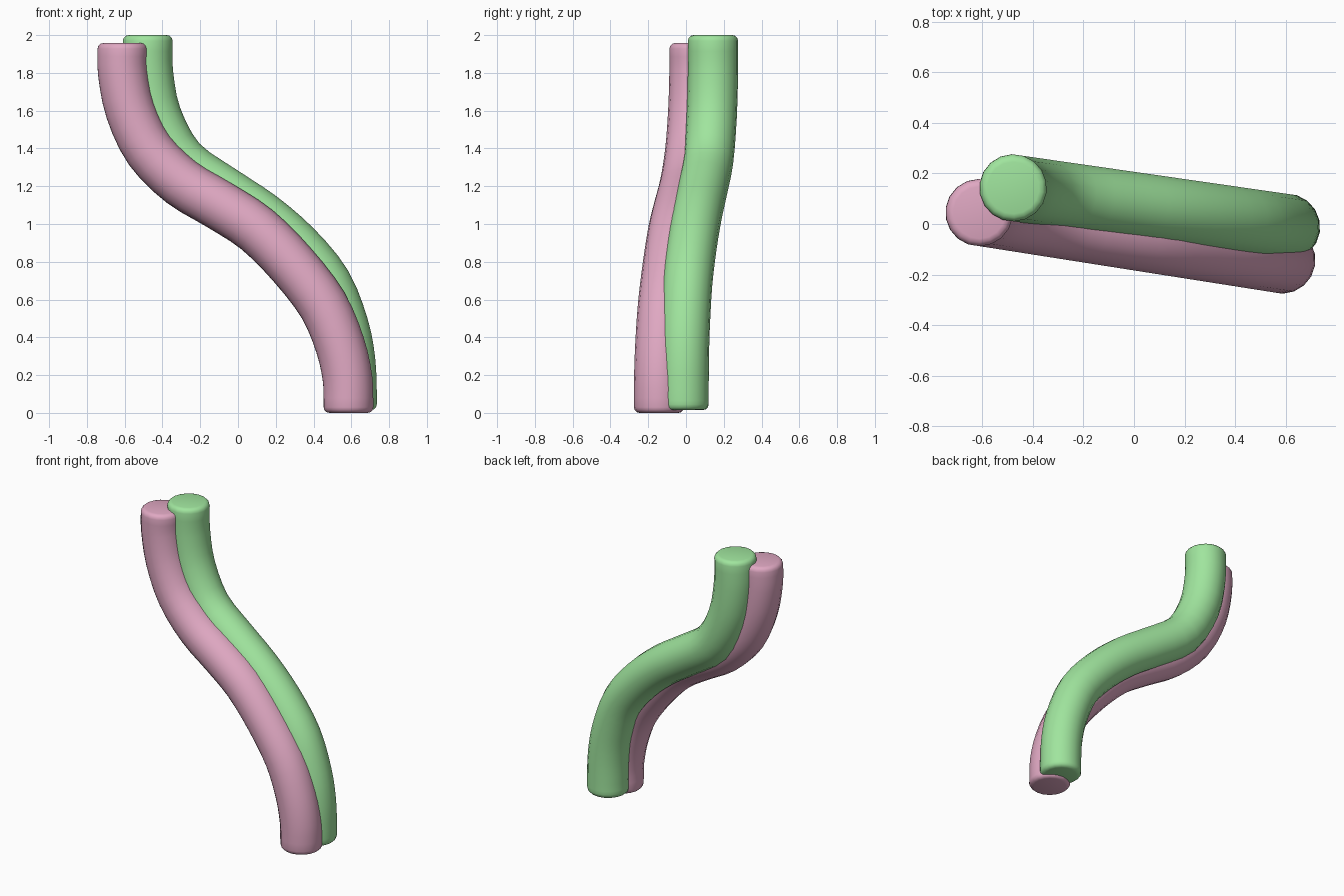
import bpy, bmesh, math
from mathutils import Vector

if "Cube" in bpy.data.objects:
    bpy.data.objects.remove(bpy.data.objects["Cube"])

SIDES = 18


def material(name, rgb):
    m = bpy.data.materials.new(name)
    m.diffuse_color = (*rgb, 1)
    m.use_nodes = True
    m.node_tree.nodes["Principled BSDF"].inputs["Base Color"].default_value = m.diffuse_color
    return m


def smooth_path(pts, steps=3):
    """Catmull-Rom curve through the points."""
    p = [pts[0] * 2 - pts[1]] + pts + [pts[-1] * 2 - pts[-2]]
    out = []
    for i in range(1, len(p) - 2):
        a, b, c, d = p[i - 1:i + 3]
        for s in range(steps):
            t = s / steps
            out.append(0.5 * (2 * b + (c - a) * t + (2 * a - 5 * b + 4 * c - d) * t * t
                              + (3 * b - a - 3 * c + d) * t ** 3))
    return out + [pts[-1]]


def tube(name, xz, y_top, slope, r, mat):
    # the bend lies in one slanted upright plane, so y follows x
    x0 = xz[0][0]
    path = smooth_path([Vector((x, y_top + slope * (x - x0), z)) for x, z in xz])
    side = Vector((-slope, 1, 0)).normalized()
    n = len(path)
    rings = []
    for i, c in enumerate(path):
        t = (path[min(i + 1, n - 1)] - path[max(i - 1, 0)]).normalized()
        if i in (0, n - 1):
            t = Vector((0, 0, -1))
        rings.append((c, t, r))
    # rounded rims at both ends
    down, b = Vector((0, 0, -1)), 0.03
    def rim(c, sgn):
        return [(c + down * sgn * b * math.sin(a), down, r - b * (1 - math.cos(a)))
                for a in (math.pi / 6, math.pi / 3, math.pi / 2)]
    rings = rim(path[0], -1)[::-1] + rings + rim(path[-1], 1)

    bm = bmesh.new()
    loops = []
    for c, t, rad in rings:
        u = side.cross(t).normalized()
        loops.append([bm.verts.new(c + rad * (math.cos(a) * u + math.sin(a) * side))
                      for a in (2 * math.pi * k / SIDES for k in range(SIDES))])
    for la, lb in zip(loops, loops[1:]):
        for k in range(SIDES):
            j = (k + 1) % SIDES
            bm.faces.new((la[k], la[j], lb[j], lb[k]))
    bm.faces.new(loops[0])
    bm.faces.new(loops[-1])
    bmesh.ops.recalc_face_normals(bm, faces=bm.faces)
    me = bpy.data.meshes.new(name)
    bm.to_mesh(me)
    bm.free()
    me.materials.append(mat)
    ob = bpy.data.objects.new(name, me)
    bpy.context.collection.objects.link(ob)
    bpy.context.view_layer.objects.active = ob
    ob.select_set(True)
    bpy.ops.object.shade_smooth_by_angle(angle=math.radians(35))
    ob.select_set(False)


# front tube
tube("front_tube",
     [(-0.612, 1.928), (-0.61, 1.8), (-0.57, 1.6), (-0.47, 1.39), (-0.30, 1.22),
      (-0.10, 1.10), (0.10, 0.97), (0.29, 0.78), (0.45, 0.57), (0.54, 0.36),
      (0.58, 0.18), (0.585, 0.03)],
     0.045, -0.157, 0.133, material("pink", (0.74, 0.39, 0.54)))

# back tube
tube("back_tube",
     [(-0.478, 1.97), (-0.475, 1.8), (-0.43, 1.57), (-0.30, 1.335), (-0.07, 1.17),
      (0.125, 1.04), (0.31, 0.88), (0.47, 0.685), (0.56, 0.46), (0.595, 0.28),
      (0.603, 0.12), (0.603, 0.045)],
     0.143, -0.144, 0.133, material("green", (0.35, 0.78, 0.34)))
